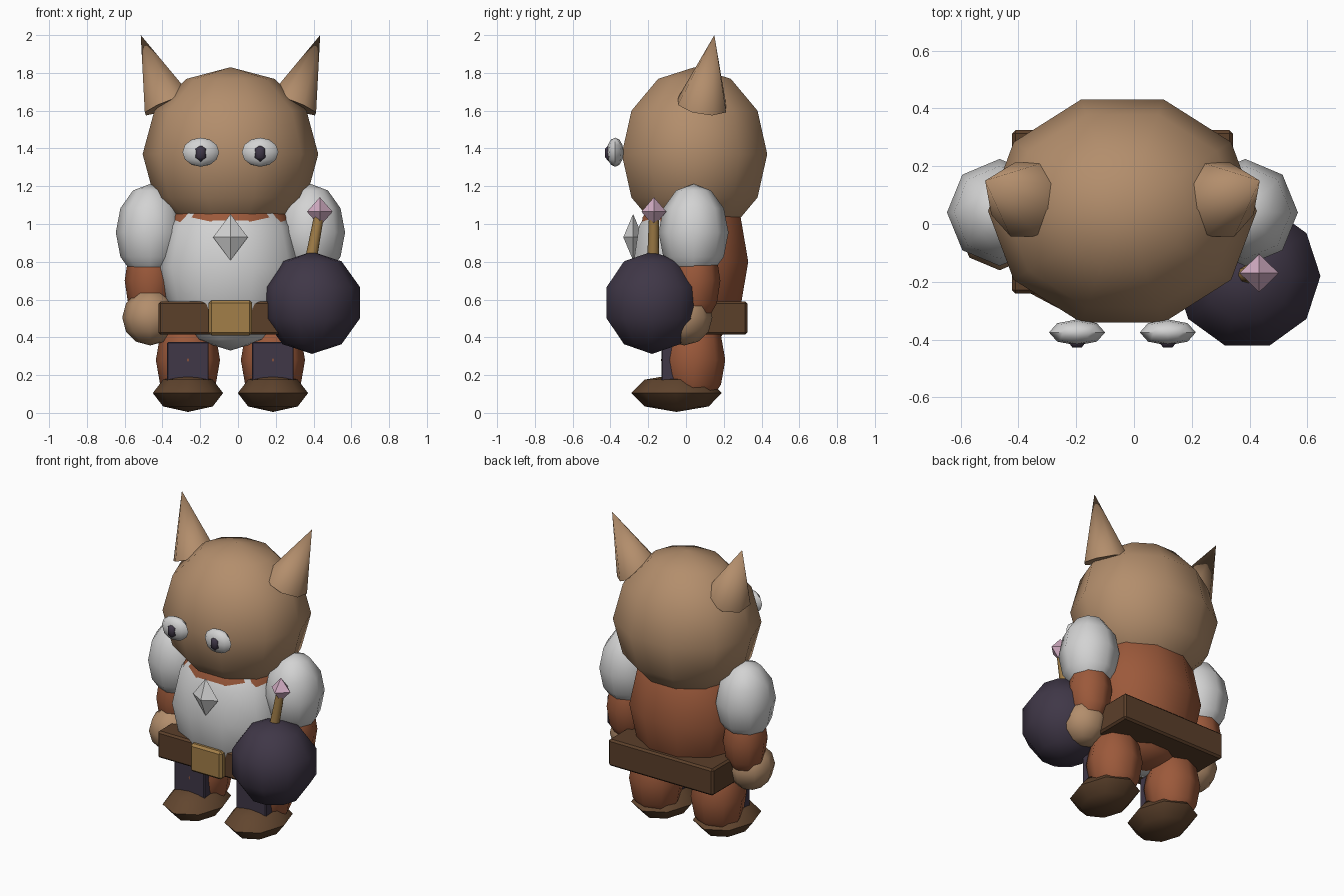
import bpy
import bmesh
import math
from mathutils import Matrix, Vector

cube = bpy.data.objects.get("Cube")
if cube:
    bpy.data.objects.remove(cube, do_unlink=True)

MID = -0.04  # symmetry plane of the figure


def material(name, r, g, b):
    m = bpy.data.materials.new(name)
    m.use_nodes = True
    m.diffuse_color = (r, g, b, 1)
    bsdf = next(n for n in m.node_tree.nodes if n.type == 'BSDF_PRINCIPLED')
    bsdf.inputs["Base Color"].default_value = (r, g, b, 1)
    bsdf.inputs["Roughness"].default_value = 0.8
    return m


TAN = material("tan fur", 0.45, 0.27, 0.15)
WHITE = material("pale grey", 0.65, 0.65, 0.65)
RED = material("rust red", 0.33, 0.10, 0.043)
BOOT = material("boot brown", 0.12, 0.06, 0.028)
BELT = material("belt brown", 0.105, 0.05, 0.023)
DARK = material("dark plum", 0.05, 0.038, 0.063)
GOLD = material("brass", 0.36, 0.21, 0.065)
PINK = material("pink crystal", 0.65, 0.42, 0.55)


def finish(name, bm, mat, smooth=True):
    mesh = bpy.data.meshes.new(name)
    bm.to_mesh(mesh)
    bm.free()
    mesh.materials.append(mat)
    obj = bpy.data.objects.new(name, mesh)
    bpy.context.collection.objects.link(obj)
    if smooth:
        bpy.ops.object.select_all(action='DESELECT')
        obj.select_set(True)
        bpy.context.view_layer.objects.active = obj
        bpy.ops.object.shade_smooth_by_angle(angle=math.radians(50))
    return obj


def ball(name, center, size, mat, segs=10, rings=6, smooth=True):
    """Low-poly ellipsoid with a corner on the x axis."""
    bm = bmesh.new()
    bmesh.ops.create_uvsphere(bm, u_segments=segs, v_segments=rings, radius=1)
    place = (Matrix.Translation(center) @ Matrix.Diagonal((*size, 1))
             @ Matrix.Rotation(math.pi / 2, 4, 'Z'))
    bm.transform(place)
    return finish(name, bm, mat, smooth)


def box(name, center, half, mat, bevel=0.0):
    bm = bmesh.new()
    bmesh.ops.create_cube(bm, size=2)
    bm.transform(Matrix.Translation(center) @ Matrix.Diagonal((*half, 1)))
    if bevel:
        bmesh.ops.bevel(bm, geom=bm.edges[:], offset=bevel, segments=1,
                        affect='EDGES')
    return finish(name, bm, mat, False)


def cone(name, base, tip, r1, r2, mat, segs=8):
    base, tip = Vector(base), Vector(tip)
    axis = tip - base
    bm = bmesh.new()
    bmesh.ops.create_cone(bm, cap_ends=True, segments=segs, radius1=r1,
                          radius2=r2, depth=axis.length)
    turn = axis.to_track_quat('Z', 'Y').to_matrix().to_4x4()
    bm.transform(Matrix.Translation((base + tip) / 2) @ turn)
    bmesh.ops.remove_doubles(bm, verts=bm.verts[:], dist=0.0001)
    return finish(name, bm, mat)


# Head and torso
ball("head", (MID, 0.045, 1.37), (0.465, 0.405, 0.46), TAN)
ball("chest", (MID, -0.03, 0.77), (0.385, 0.265, 0.44), WHITE)
ball("back", (MID, 0.03, 0.80), (0.375, 0.315, 0.47), RED)

# Belt, buckle and chest gem
box("belt", (MID, 0.042, 0.502), (0.382, 0.283, 0.088), BELT, 0.012)
box("buckle", (MID, -0.25, 0.503), (0.115, 0.035, 0.092), GOLD, 0.014)
ball("chest_gem", (MID, -0.28, 0.93), (0.092, 0.052, 0.123), WHITE, 4, 2, False)

# Paired parts
for side, s in (("left", 1), ("right", -1)):
    def at(x, y, z):
        return (MID + s * x, y, z)

    cone(side + "_ear", at(0.33, 0.085, 1.63), at(0.475, 0.15, 2.0),
         0.14, 0.0, TAN)
    ball(side + "_eye", at(0.157, -0.375, 1.38), (0.097, 0.045, 0.077), WHITE, 8, 6)
    ball(side + "_pupil", at(0.157, -0.407, 1.375), (0.036, 0.028, 0.046), DARK, 6, 3)
    ball(side + "_shoulder", at(0.425, 0.04, 0.955), (0.182, 0.185, 0.257), WHITE, 8)
    ball(side + "_forearm", at(0.425, 0.045, 0.70), (0.135, 0.137, 0.24), RED, 8)
    ball(side + "_hand", at(0.425, -0.01, 0.505), (0.148, 0.15, 0.148), TAN, 8)
    ball(side + "_leg", at(0.225, 0.038, 0.28), (0.17, 0.17, 0.26), RED, 8)
    box(side + "_shin_plate", at(0.225, -0.085, 0.25), (0.11, 0.045, 0.125), DARK, 0.005)
    ball(side + "_boot", at(0.225, -0.05, 0.105), (0.186, 0.24, 0.1), BOOT, 8, 4)

# Round bomb with a fuse stick and crystal
ball("bomb", (0.392, -0.18, 0.583), (0.266, 0.265, 0.271), DARK, 10, 5)
cone("fuse_stick", (0.38, -0.175, 0.78), (0.43, -0.17, 1.05), 0.032, 0.026, GOLD)
ball("fuse_crystal", (0.433, -0.17, 1.065), (0.068, 0.066, 0.077), PINK, 4, 2, False)
